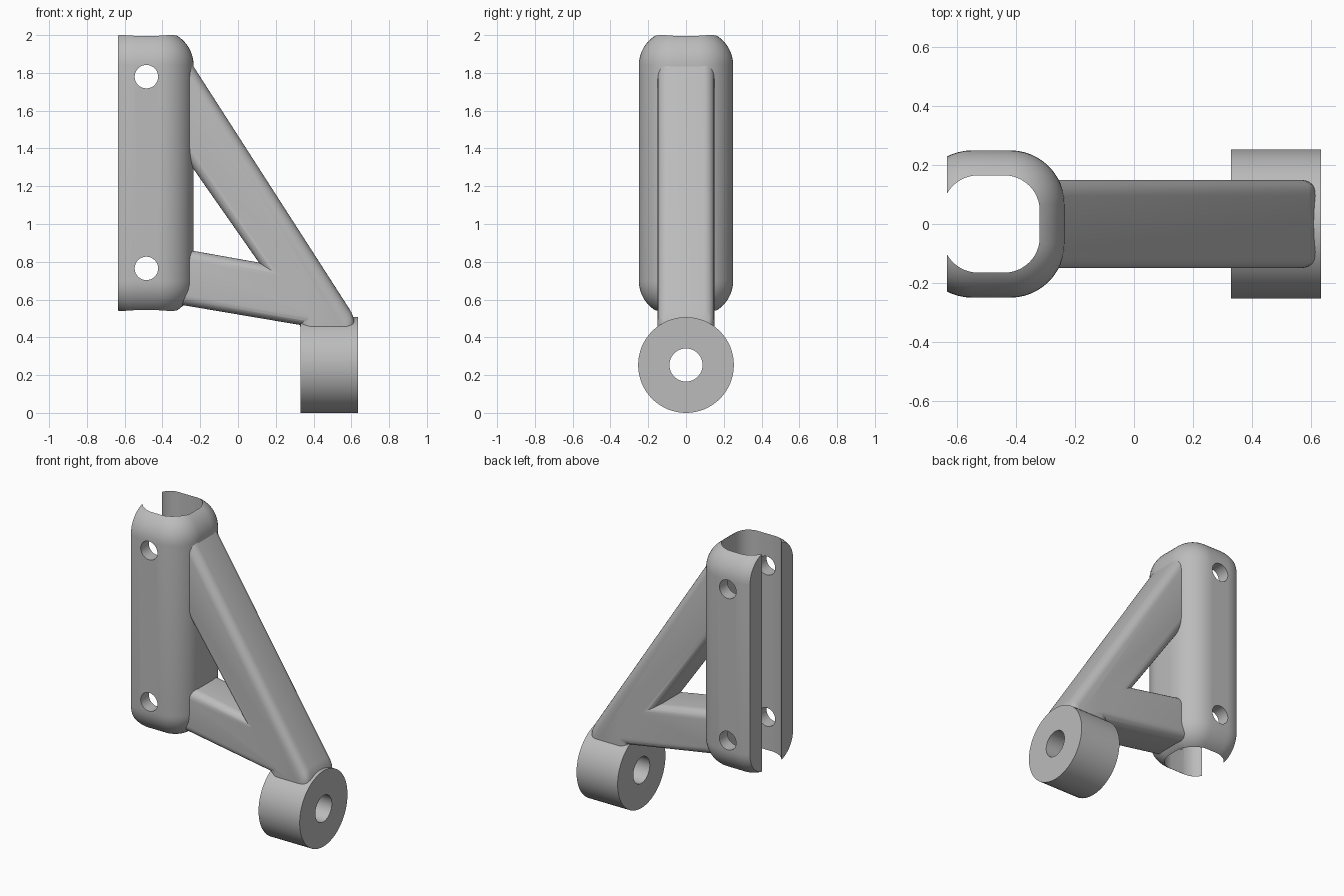
import bpy
import bmesh
import math
from mathutils import Matrix, Vector

if "Cube" in bpy.data.objects:
    bpy.data.objects.remove(bpy.data.objects["Cube"])

GREY = (0.5, 0.5, 0.5, 1)
metal = bpy.data.materials.new("plain grey")
metal.use_nodes = True
metal.diffuse_color = GREY
metal.node_tree.nodes["Principled BSDF"].inputs["Base Color"].default_value = GREY


def finish(bm, name):
    bmesh.ops.recalc_face_normals(bm, faces=bm.faces)
    mesh = bpy.data.meshes.new(name)
    bm.to_mesh(mesh)
    bm.free()
    obj = bpy.data.objects.new(name, mesh)
    bpy.context.collection.objects.link(obj)
    mesh.materials.append(metal)
    return obj


def box(name, centre, size, radius=0, vertical_only=False):
    bm = bmesh.new()
    bmesh.ops.create_cube(bm, size=1, matrix=Matrix.Translation(centre) @ Matrix.Diagonal((*size, 1)))
    edges = [e for e in bm.edges if not vertical_only
             or abs(e.verts[0].co.z - e.verts[1].co.z) > 0.1]
    if radius:
        bmesh.ops.bevel(bm, geom=edges, offset=radius, segments=12, profile=0.5, affect='EDGES')
    return finish(bm, name)


def cylinder(name, centre, radius, length, axis):
    turn = Vector((0, 0, 1)).rotation_difference(Vector(axis)).to_matrix().to_4x4()
    bm = bmesh.new()
    bmesh.ops.create_cone(bm, cap_ends=True, segments=64, radius1=radius, radius2=radius,
                          depth=length, matrix=Matrix.Translation(centre) @ turn)
    return finish(bm, name)


def arm(name, outline, half_width, radius):
    """Side outline in x and z, extruded along y with rounded edges."""
    bm = bmesh.new()
    face = bm.faces.new([bm.verts.new((x, -half_width, z)) for x, z in outline])
    moved = bmesh.ops.extrude_face_region(bm, geom=[face])["geom"]
    bmesh.ops.translate(bm, vec=(0, 2 * half_width, 0),
                        verts=[v for v in moved if isinstance(v, bmesh.types.BMVert)])
    bmesh.ops.recalc_face_normals(bm, faces=bm.faces)
    bmesh.ops.bevel(bm, geom=bm.edges[:], offset=radius, segments=6, profile=0.5, affect='EDGES')
    return finish(bm, name)


def boolean(obj, other, operation='DIFFERENCE', keep=False):
    mod = obj.modifiers.new("cut", 'BOOLEAN')
    mod.operation = operation
    mod.solver = 'EXACT'
    mod.object = other
    bpy.context.view_layer.objects.active = obj
    bpy.ops.object.modifier_apply(modifier=mod.name)
    if not keep:
        bpy.data.objects.remove(other)


CLAMP_X, CLAMP_Z = -0.485, 1.27

# Clamp sleeve: rounded block, bored through, slit open on one side
sleeve = box("clamp_sleeve", (CLAMP_X, 0, CLAMP_Z), (0.5, 0.5, 1.51), 0.185)
bore = box("bore_cutter", (CLAMP_X, 0, CLAMP_Z), (0.33, 0.33, 2), 0.12, True)
boolean(sleeve, bore, keep=True)
boolean(sleeve, box("slit_cutter", (-0.835, 0, CLAMP_Z), (0.4, 1, 2)))
for z in (0.765, 1.78):
    boolean(sleeve, cylinder("bolt_cutter", (CLAMP_X, 0, z), 0.062, 1, (0, 1, 0)))

# Two arms merged into one brace, trimmed to the bore
brace = arm("brace_arms", [(-0.36, 1.88), (-0.265, 1.88), (0.622, 0.5), (0.622, 0.36),
                           (0.335, 0.36), (0.335, 0.475), (-0.36, 1.469)], 0.15, 0.055)
lower = arm("lower_arm", [(-0.36, 0.88), (0.45, 0.735), (0.45, 0.445), (-0.36, 0.582)],
            0.15, 0.055)
boolean(brace, lower, 'UNION')
boolean(brace, bore)

# Pivot barrel with its through hole
barrel = cylinder("pivot_barrel", (0.4825, 0, 0.2535), 0.2535, 0.305, (1, 0, 0))
boolean(barrel, cylinder("pivot_cutter", (0.4825, 0, 0.2535), 0.0875, 1, (1, 0, 0)))

# Smooth rounded surfaces, keep cut edges sharp
for obj in (sleeve, brace, barrel):
    bpy.ops.object.select_all(action='DESELECT')
    obj.select_set(True)
    bpy.context.view_layer.objects.active = obj
    bpy.ops.object.shade_smooth_by_angle(angle=math.radians(30))
